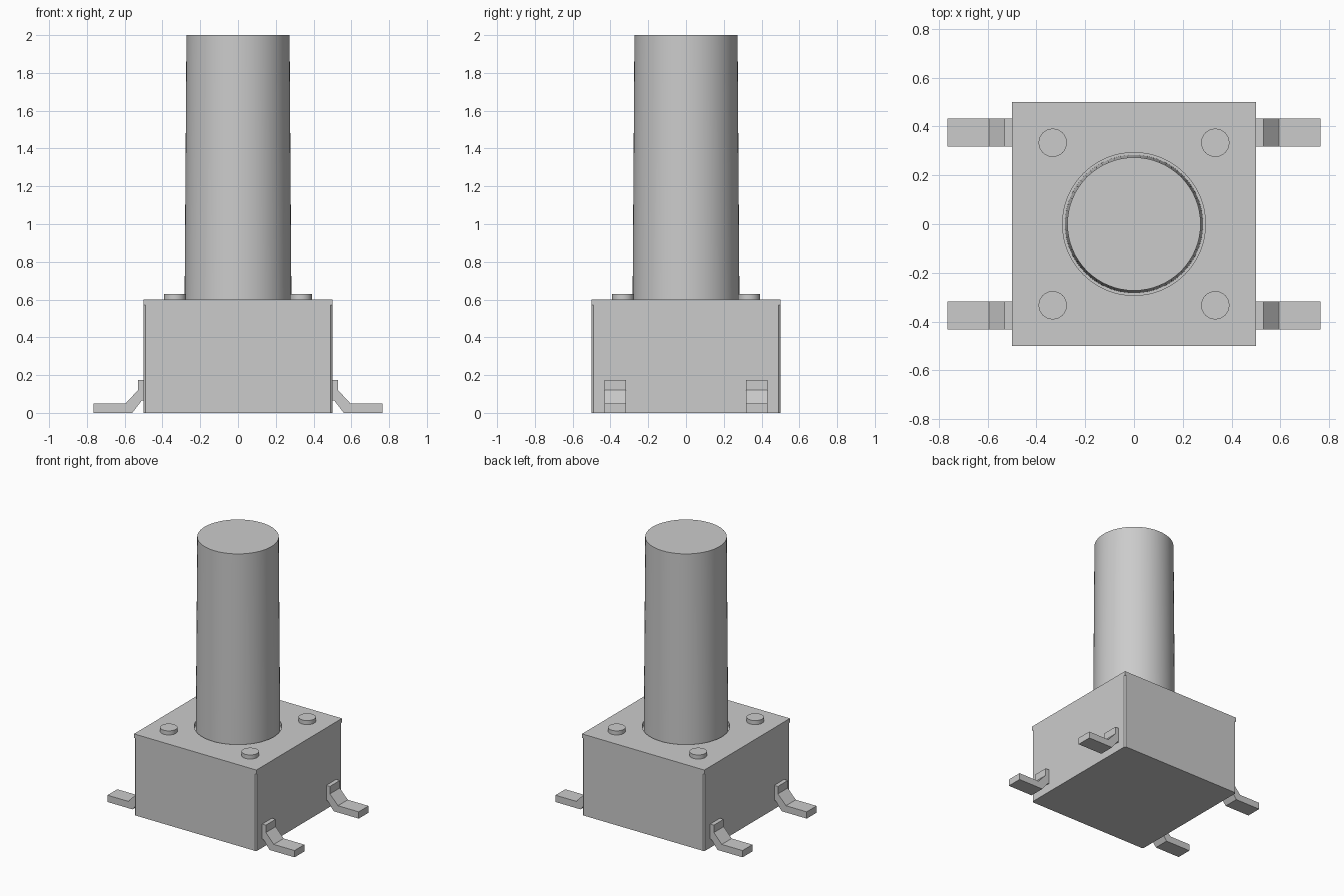
import bpy, bmesh
from math import cos, sin, pi

cube = bpy.data.objects.get("Cube")
if cube:
    bpy.data.objects.remove(cube, do_unlink=True)

grey = bpy.data.materials.new("light grey")
grey.use_nodes = True
grey.diffuse_color = (0.6, 0.6, 0.6, 1)
grey.node_tree.nodes["Principled BSDF"].inputs["Base Color"].default_value = (0.6, 0.6, 0.6, 1)


def finish(name, bm):
    bmesh.ops.recalc_face_normals(bm, faces=bm.faces)
    mesh = bpy.data.meshes.new(name)
    bm.to_mesh(mesh)
    bm.free()
    mesh.materials.append(grey)
    obj = bpy.data.objects.new(name, mesh)
    bpy.context.collection.objects.link(obj)
    return obj


def prism(name, points, offset):
    """Extrude a flat outline along an offset."""
    bm = bmesh.new()
    face = bm.faces.new([bm.verts.new(p) for p in points])
    grown = bmesh.ops.extrude_face_region(bm, geom=[face], use_keep_orig=True)
    verts = [g for g in grown["geom"] if isinstance(g, bmesh.types.BMVert)]
    bmesh.ops.translate(bm, verts=verts, vec=offset)
    return finish(name, bm)


def post(name, x, y, low, high, r_low, r_high, sides):
    """Round post, tapered if the radii differ, with smooth sides."""
    bm = bmesh.new()
    bmesh.ops.create_cone(bm, cap_ends=True, segments=sides, radius1=r_low,
                          radius2=r_high, depth=high - low)
    bmesh.ops.translate(bm, verts=bm.verts, vec=(x, y, (low + high) / 2))
    obj = finish(name, bm)
    for face in obj.data.polygons:
        face.use_smooth = len(face.vertices) == 4
    return obj


# Housing with slightly chamfered upright corners
H, C, COVER, TOP = 0.5, 0.01, 0.57, 0.6
outline = []
for sx, sy in ((1, 1), (-1, 1), (-1, -1), (1, -1)):
    pair = [(sx * H, sy * (H - C), 0), (sx * (H - C), sy * H, 0)]
    outline += pair if sx * sy > 0 else pair[::-1]
prism("housing", outline, (0, 0, COVER))

# Square cover plate with a round opening for the plunger
N, R_HOLE = 64, 0.293
bm = bmesh.new()
rings = []
for z in (COVER, TOP):
    inner, outer = [], []
    for i in range(N):
        c, s = cos(2 * pi * i / N), sin(2 * pi * i / N)
        k = H / max(abs(c), abs(s))
        inner.append(bm.verts.new((R_HOLE * c, R_HOLE * s, z)))
        outer.append(bm.verts.new((k * c, k * s, z)))
    rings += [inner, outer]
low_in, low_out, top_in, top_out = rings
for a, b in ((low_in, low_out), (low_out, top_out), (top_out, top_in), (top_in, low_in)):
    for i in range(N):
        j = (i + 1) % N
        bm.faces.new((a[i], a[j], b[j], b[i]))
finish("cover_plate", bm)

# Tapered plunger
post("plunger", 0, 0, COVER, 2, 0.283, 0.273, N)

# Rivets and bent leads at the four corners
lead = [(0.49, 0.175), (0.53, 0.175), (0.53, 0.12), (0.595, 0.05), (0.765, 0.05),
        (0.765, 0), (0.56, 0), (0.51, 0.065), (0.49, 0.065)]
for sx, side in ((1, "left"), (-1, "right")):
    for sy, end in ((1, "back"), (-1, "front")):
        post(f"{end}_{side}_rivet", sx * 0.333, sy * 0.333, COVER, 0.63, 0.058, 0.058, 32)
        prism(f"{end}_{side}_lead", [(sx * x, sy * 0.317, z) for x, z in lead],
              (0, sy * 0.115, 0))
